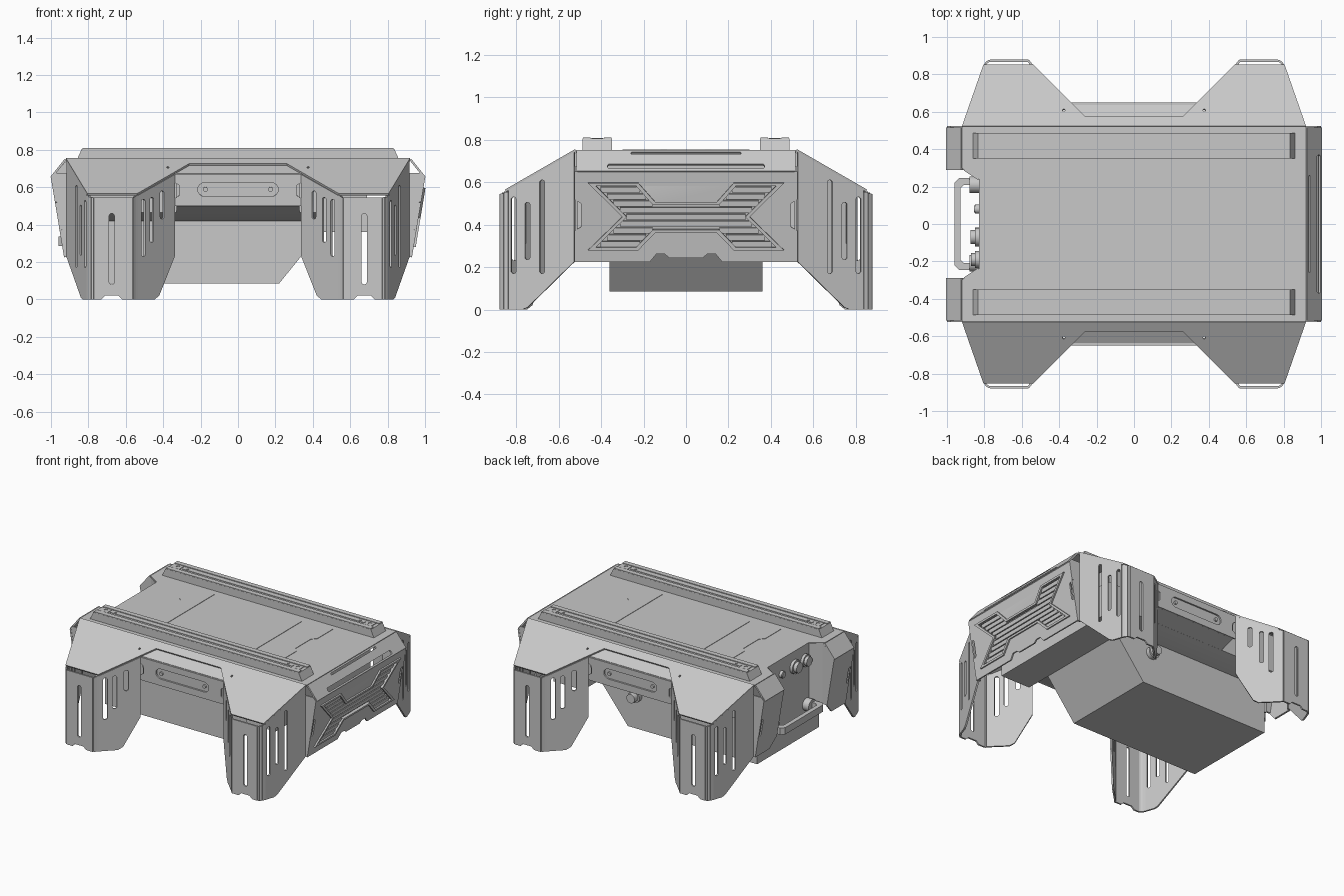
import bpy, bmesh
from math import pi, cos, sin
from mathutils import Vector
from mathutils.geometry import tessellate_polygon

if "Cube" in bpy.data.objects:
    bpy.data.objects.remove(bpy.data.objects["Cube"])

grey = bpy.data.materials.new("sheet metal grey")
grey.use_nodes = True
colour = (0.58, 0.58, 0.58, 1)
grey.diffuse_color = colour
grey.node_tree.nodes["Principled BSDF"].inputs["Base Color"].default_value = colour
parts = []


def panel(name, outline, place, thick=0.012, holes=(), mirror=""):
    """Sheet or prism: a 2D outline with holes, placed in space and thickened both ways."""
    loops = [outline, *holes]
    flat = [p for loop in loops for p in loop]
    tris = tessellate_polygon([[Vector((a, b, 0)) for a, b in loop] for loop in loops])
    o, u, v = (Vector(place(*p)) for p in ((0, 0), (1, 0), (0, 1)))
    n = (u - o).cross(v - o).normalized() * thick / 2
    bm = bmesh.new()
    top = [bm.verts.new(Vector(place(*p)) + n) for p in flat]
    low = [bm.verts.new(Vector(place(*p)) - n) for p in flat]
    for t in tris:
        for side in (top, low):
            bm.faces.new([side[i] for i in t])
    start = 0
    for loop in loops:
        k = len(loop)
        for i in range(k):
            a, b = start + i, start + (i + 1) % k
            bm.faces.new((top[a], top[b], low[b], low[a]))
        start += k
    bmesh.ops.recalc_face_normals(bm, faces=bm.faces)
    bmesh.ops.dissolve_limit(bm, angle_limit=0.01, verts=bm.verts, edges=bm.edges)
    mesh = bpy.data.meshes.new(name)
    bm.to_mesh(mesh)
    bm.free()
    mesh.materials.append(grey)
    ob = bpy.data.objects.new(name, mesh)
    bpy.context.collection.objects.link(ob)
    if mirror:
        m = ob.modifiers.new("mirror", "MIRROR")
        m.use_axis = ["X" in mirror, "Y" in mirror, False]
        m.use_mirror_merge = False
    parts.append(ob)


def rect(a0, b0, a1, b1):
    return [(a0, b0), (a1, b0), (a1, b1), (a0, b1)]


def disc(a, b, r, n=20):
    return [(a + r * cos(2 * pi * i / n), b + r * sin(2 * pi * i / n)) for i in range(n)]


def slot(a0, b0, a1, b1):
    """Rounded slot filling the given box."""
    r = min(a1 - a0, b1 - b0) / 2
    pts = []
    for corner, (a, b) in enumerate(rect(a0 + r, b0 + r, a1 - r, b1 - r)):
        for i in range(5):
            t = pi * (1 + corner / 2 + i / 8)
            pts.append((a + r * cos(t), b + r * sin(t)))
    return [p for i, p in enumerate(pts) if (Vector(p) - Vector(pts[i - 1])).length > 1e-5]


def both(pts):
    """Complete a half outline by reflecting it across the second axis."""
    return pts + [(-a, b) for a, b in reversed(pts)]


def level(z):
    return lambda x, y: (x, y, z)


def across(y):
    return lambda x, z: (x, y, z)


def along(x):
    return lambda y, z: (x, y, z)


def slope(x, y):
    return (x, y, 0.75 - 0.576 * (y - 0.52))


def tilt(d):
    return lambda y, z: (0.93 + d + (z - 0.225) * 0.165, y, z)


def chamfer(y, z):
    return (1.0 - (z - 0.65) * 0.8, y, z)


def left_of(place):
    return lambda y, z: (-place(y, z)[0], y, z)


# Main housing, underslung block and the deep lower box with one slanted end
panel("housing", both([(0.36, 0.42), (0.515, 0.465), (0.515, 0.74)]), along(-0.09), 1.48)
panel("underslung_block", rect(0.45, 0.36, 0.69, 0.6), across(0), 1.1)
panel("lower_box", [(-0.83, 0.085), (0.22, 0.085), (0.5, 0.43), (-0.83, 0.43)], across(0), 0.72)

# Top plate, notched at the connector end
notch = [(-0.83, 0.24), (-0.905, 0.29), (-0.92, 0.3), (-0.92, 0.52), (0.92, 0.52)]
panel("top_plate", notch + [(x, -y) for x, y in reversed(notch)], level(0.744))
panel("top_panel_centre", rect(-0.32, -0.28, 0.32, 0.28), level(0.75), 0.006)
panel("top_panel_side", [(0.4, -0.3), (0.56, -0.3), (0.56, -0.12), (0.53, -0.09), (0.53, 0.09),
                         (0.56, 0.12), (0.56, 0.3), (0.4, 0.3)], level(0.75), 0.006, mirror="X")

# Long mounting rails with a shallow channel and end sockets
panel("rail_base", [(-0.86, 0.75), (0.86, 0.75), (0.835, 0.805), (-0.835, 0.805)], across(0.418), 0.138, mirror="Y")
for y in (0.368, 0.468):
    panel("rail_lip", rect(-0.832, y - 0.018, 0.832, y + 0.018), level(0.807), 0.007, mirror="Y")
panel("rail_insert", rect(-0.74, 0.405, 0.74, 0.43), level(0.806), 0.006,
      [disc(x, 0.4175, 0.009, 10) for x in (-0.7, 0.7)], "Y")
panel("rail_socket", rect(0.75, 0.39, 0.81, 0.446), level(0.806), 0.006, [disc(0.78, 0.418, 0.014, 12)], "XY")

# Sloping eaves front and back
panel("eave", both([(0.92, 0.52), (0.805, 0.85), (0.54, 0.85), (0.262, 0.572)]), slope, 0.012,
      [disc(x, 0.605, 0.007, 10) for x in (-0.375, 0.375)], "Y")

# Legs: folded sheet with tall slots
panel("leg_outer_face", [(0.525, 0.742), (0.525, 0.226), (0.745, 0.01), (0.77, 0), (0.835, 0), (0.835, 0.562)],
      lambda y, z: (0.913 - (y - 0.52) * 0.348, y, z), 0.012,
      [slot(0.664, 0.17, 0.688, 0.61), slot(0.733, 0.235, 0.757, 0.505), slot(0.798, 0.17, 0.822, 0.53)], "XY")
panel("leg_end_face", [(0.77, 0), (0.73, 0), (0.71, 0.02), (0.64, 0.02), (0.62, 0), (0.565, 0),
                       (0.565, 0.545), (0.77, 0.545)],
      across(0.873), 0.012, [slot(0.661, 0.08, 0.689, 0.46)], "XY")
panel("leg_inner_face", [(0.54, 0), (0.45, 0), (0.425, 0.02), (0.342, 0.23), (0.342, 0.668), (0.54, 0.555)],
      lambda x, z: (x, 0.303 + x, z), 0.012,
      [slot(0.5, 0.23, 0.52, 0.535), slot(0.455, 0.305, 0.475, 0.545), slot(0.4, 0.43, 0.42, 0.58)], "XY")


def fold(name, p, q, r):
    """Rounded bend in the leg sheet between two faces."""
    p, q, r = Vector(p), Vector(q), Vector(r)
    pts = [p * (1 - t) ** 2 + q * 2 * t * (1 - t) + r * t * t for t in (0, 0.33, 0.67, 1)]
    for a, b in zip(pts, pts[1:]):
        panel(name, rect(0, 0, 1, slope(0, max(a.y, b.y))[2] - 0.002),
              lambda t, z: (*a.lerp(b, t), z), 0.012, mirror="XY")


fold("leg_outer_fold", (0.8034, 0.835), (0.79, 0.873), (0.77, 0.873))
fold("leg_inner_fold", (0.565, 0.873), (0.555, 0.858), (0.54, 0.843))


# Centre panels between the legs, tucked under the eaves
def centre_face(x, z):
    return (x, 0.638 + (z - 0.5) * 0.03, z)


panel("centre_body", [(0.3, 0.4), (0.36, 0.42), (0.632, 0.5), (0.636, 0.672), (0.572, 0.709), (0.52, 0.738),
                      (0.3, 0.738)], along(0), 0.66, mirror="Y")
panel("centre_face", both([(0.34, 0.5), (0.34, 0.54), (0.315, 0.555), (0.315, 0.61), (0.34, 0.625),
                           (0.34, 0.67)]), centre_face, 0.012,
      [slot(-0.215, 0.55, 0.215, 0.625)], "Y")
panel("centre_bolt", disc(0.175, 0.588, 0.013, 12), centre_face, 0.012, mirror="XY")

# Grille end: tilted panel with a raised X-shaped frame and louvres
rim = both([(0.145, 0.507), (0.225, 0.597), (0.462, 0.597), (0.3, 0.437), (0.462, 0.28), (0.225, 0.28), (0.145, 0.363)])
x_hole = both([(0.155, 0.493), (0.235, 0.583), (0.425, 0.583), (0.28, 0.437), (0.425, 0.294), (0.235, 0.294),
               (0.155, 0.377)])
panel("grille_panel", both([(0.525, 0.65), (0.525, 0.52), (0.495, 0.5), (0.495, 0.39), (0.525, 0.37),
                            (0.525, 0.226), (0.17, 0.226), (0.14, 0.262), (0.1, 0.262), (0.08, 0.245)]),
      tilt(-0.006), 0.012, [x_hole])
panel("grille_rim", rim, tilt(0.003), 0.016, [x_hole])
panel("grille_backing", rim, tilt(-0.025), 0.01)
for i in range(-4, 5):
    d = i * 0.032
    z = 0.437 + d
    outer = 0.28 + abs(d) * 0.95
    inner = 0.155 + (abs(d) - 0.06) * 0.9
    if abs(d) < 0.06:
        panel("louvre_long", rect(-outer, z - 0.013, outer, z + 0.013), tilt(-0.011), 0.022)
    else:
        for s in (-1, 1):
            panel("louvre_short", rect(s * inner, z - 0.013, s * outer, z + 0.013), tilt(-0.011), 0.022)
panel("grille_chamfer", rect(-0.515, 0.65, 0.515, 0.748), chamfer, 0.012,
      [slot(-0.37, 0.66, 0.37, 0.682), slot(-0.26, 0.728, 0.26, 0.738)])
panel("side_cap", [(0.9, 0.226), (0.93, 0.226), (1.0, 0.65), (0.98, 0.675), (0.9, 0.675)],
      across(0.517), 0.012, mirror="XY")

# Connector end: two tabs flanking a recess
panel("end_tab", [(0.29, 0.3), (0.36, 0.226), (0.525, 0.226), (0.525, 0.37), (0.495, 0.39), (0.495, 0.5),
                  (0.525, 0.52), (0.525, 0.65), (0.29, 0.65)], left_of(tilt(-0.006)), 0.012, mirror="Y")
panel("end_tab_chamfer", rect(0.29, 0.65, 0.515, 0.748), left_of(chamfer), 0.012, mirror="Y")
panel("recess_cheek", [(-0.9, 0.3), (-0.94, 0.3), (-0.995, 0.65), (-0.915, 0.745), (-0.9, 0.745)],
      across(0.296), 0.012, mirror="Y")
panel("recess_return", rect(0, 0.3, 1, 0.745), lambda t, z: (-0.83 - 0.075 * t, 0.24 + 0.05 * t, z), 0.012, mirror="Y")

# Connectors, handle and drain knob
for y, r in ((0.08, 0.025), (-0.07, 0.05), (-0.19, 0.045)):
    panel("connector_flange", disc(y, 0.64, r), along(-0.835), 0.03)
    panel("connector_plug", disc(y, 0.64, r * 0.75), along(-0.835 - r * 0.4), r * 0.8)
grip = [(-0.82, 0.245), (-0.935, 0.245), (-0.96, 0.22)]
grip_in = [(-0.928, 0.19), (-0.91, 0.208), (-0.82, 0.208)]
panel("handle", grip + [(x, -y) for x, y in grip[::-1]] + [(x, -y) for x, y in grip_in[::-1]] + grip_in,
      level(0.31), 0.05)
panel("handle_mount", disc(0.21, 0.31, 0.045), along(-0.85), 0.06, mirror="Y")
panel("knob_collar", disc(0.15, 0.33, 0.045), across(0.37), 0.04)
panel("knob", disc(0.15, 0.33, 0.033), across(0.4), 0.06)

# Smooth the round parts while keeping folds crisp
bpy.ops.object.select_all(action="DESELECT")
for ob in parts:
    ob.select_set(True)
bpy.context.view_layer.objects.active = parts[0]
bpy.ops.object.shade_smooth_by_angle(angle=0.5)
